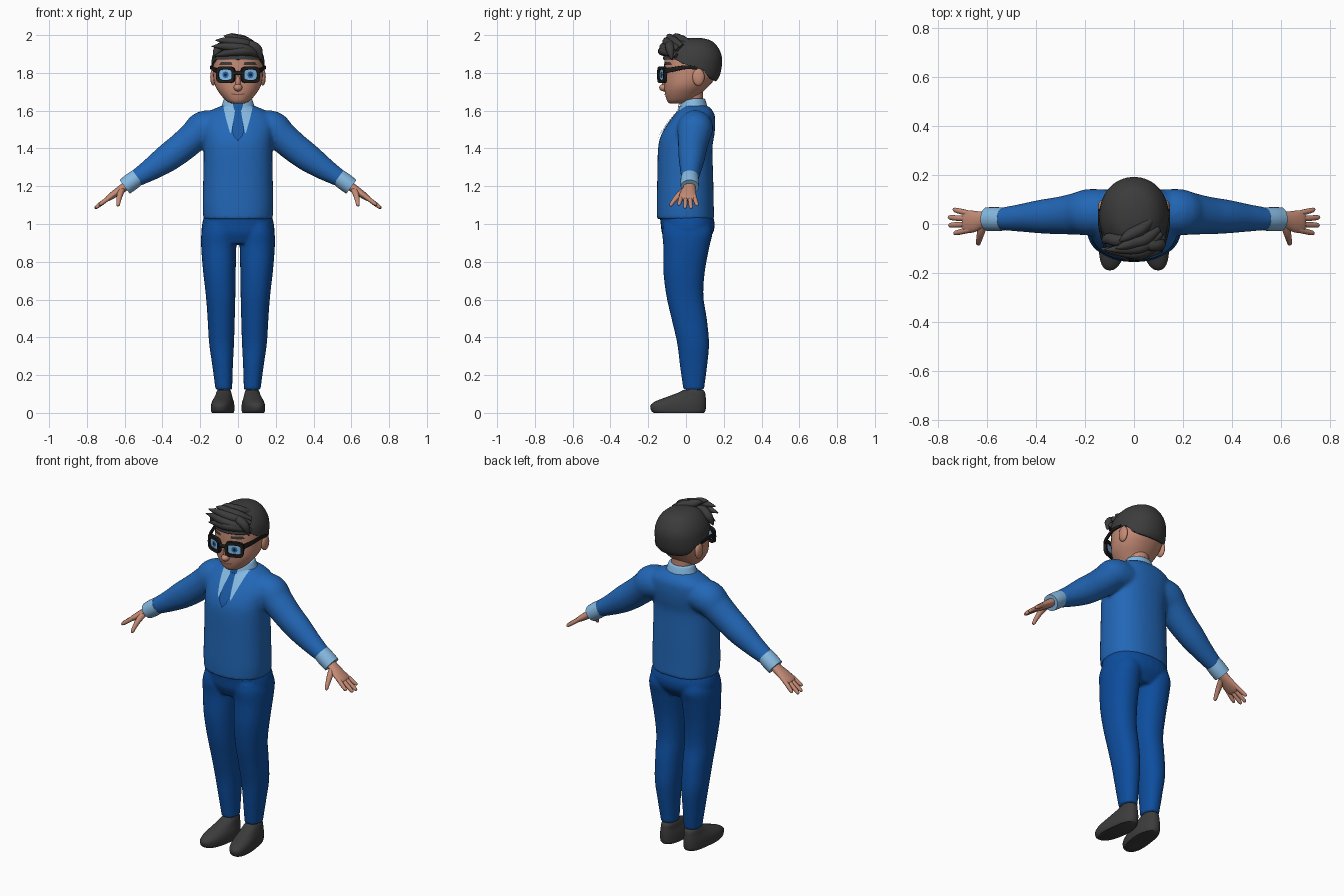
import bpy, bmesh, math
from mathutils import Vector, Matrix
from mathutils.bvhtree import BVHTree

if "Cube" in bpy.data.objects:
    bpy.data.objects.remove(bpy.data.objects["Cube"])


def material(name, r, g, b):
    m = bpy.data.materials.new(name)
    m.diffuse_color = (r, g, b, 1)
    m.use_nodes = True
    m.node_tree.nodes["Principled BSDF"].inputs["Base Color"].default_value = m.diffuse_color
    return m


SWEATER = material("sweater_blue", 0.016, 0.135, 0.47)
DENIM = material("trouser_blue", 0.004, 0.075, 0.34)
SHIRT = material("shirt_light_blue", 0.24, 0.49, 0.76)
TIE = material("tie_blue", 0.01, 0.1, 0.37)
SKIN = material("skin", 0.56, 0.26, 0.18)
HAIR = material("charcoal", 0.045, 0.045, 0.045)
FRAME = material("frame_black", 0.012, 0.012, 0.012)
LENS = material("lens_blue", 0.25, 0.55, 0.85)
LIP = material("lip", 0.25, 0.09, 0.07)


def finish(bm, name, mat, sharp=50, voxel=0, rounds=4):
    bmesh.ops.recalc_face_normals(bm, faces=bm.faces)
    me = bpy.data.meshes.new(name)
    bm.to_mesh(me)
    bm.free()
    me.materials.append(mat)
    me.shade_smooth()
    me.set_sharp_from_angle(angle=math.radians(sharp))
    ob = bpy.data.objects.new(name, me)
    bpy.context.collection.objects.link(ob)
    if voxel:  # blend overlapping volumes into one skin
        r = ob.modifiers.new("blend", 'REMESH')
        r.mode, r.voxel_size, r.use_smooth_shade = 'VOXEL', voxel, True
        s = ob.modifiers.new("soften", 'SMOOTH')
        s.factor, s.iterations = 0.5, rounds
    return ob


def spline(rows, k=4):
    """Catmull-Rom interpolation of equal-length rows."""
    rows = [Vector(r) for r in rows]
    out = []
    for i in range(len(rows) - 1):
        a, b, c, d = rows[max(i - 1, 0)], rows[i], rows[i + 1], rows[min(i + 2, len(rows) - 1)]
        for j in range(k):
            t = j / k
            out.append(b + (c - a) * (t / 2) + (a * 2 - b * 5 + c * 4 - d) * (t * t / 2)
                       + (b * 3 - a - c * 3 + d) * (t ** 3 / 2))
    return out + [rows[-1]]


def oval(n, power=2.0):
    for i in range(n):
        c, s = math.cos(2 * math.pi * i / n), math.sin(2 * math.pi * i / n)
        yield (math.copysign(abs(c) ** (2 / power), c), math.copysign(abs(s) ** (2 / power), s))


def skin_rings(bm, rings):
    vs = [[bm.verts.new(p) for p in ring] for ring in rings]
    n = len(vs[0])
    for a, b in zip(vs, vs[1:]):
        for i in range(n):
            bm.faces.new((a[i], a[(i + 1) % n], b[(i + 1) % n], b[i]))
    bm.faces.new(vs[0][::-1])
    bm.faces.new(vs[-1])


def stack(bm, rows, s=1, n=32, power=2.0, k=4):
    """Horizontal ovals; row = z, x0, x1, y0, y1."""
    skin_rings(bm, [[Vector((s * ((x0 + x1) + (x1 - x0) * u) / 2, ((y0 + y1) + (y1 - y0) * v) / 2, z))
                     for u, v in oval(n, power)] for z, x0, x1, y0, y1 in spline(rows, k)])


def tube(bm, rows, s=1, n=16, k=4, ref=(0, 1, 0), power=2.0):
    """Ovals along a path; row = x, y, z, radius across ref, radius along ref."""
    pts = spline(rows, k)
    rings = []
    for i, p in enumerate(pts):
        t = (Vector(pts[min(i + 1, len(pts) - 1)][:3]) - Vector(pts[max(i - 1, 0)][:3])).normalized()
        u = t.cross(Vector(ref)).normalized()
        v = t.cross(u)
        ring = [Vector(p[:3]) + u * (a * p[3]) + v * (b * p[4]) for a, b in oval(n, power)]
        rings.append([Vector((s * q.x, q.y, q.z)) for q in ring])
    skin_rings(bm, rings)


def sym(rows):
    return [(z, -r, r, y0, y1) for z, r, y0, y1 in rows]


# sweater: torso and both sleeves blended
bm = bmesh.new()
stack(bm, sym([(1.025, .183, -.154, .15), (1.1, .187, -.155, .147), (1.25, .184, -.152, .144),
               (1.4, .182, -.148, .14), (1.47, .187, -.132, .15), (1.53, .192, -.097, .155),
               (1.58, .172, -.057, .151), (1.61, .125, -.032, .133), (1.628, .08, -.015, .11)]), n=40, power=2.3)
for s in (1, -1):
    tube(bm, [(.10, .05, 1.515, .085, .09), (.18, .048, 1.505, .094, .095), (.23, .042, 1.465, .083, .087),
              (.30, .035, 1.405, .079, .077), (.38, .03, 1.345, .074, .069), (.46, .025, 1.29, .06, .057),
              (.55, .02, 1.235, .044, .045)], s, n=24)
sweater = finish(bm, "sweater", SWEATER, voxel=.01, rounds=5)

# trousers: hips and both legs blended
bm = bmesh.new()
stack(bm, sym([(.895, .13, -.1, .1), (.95, .187, -.127, .142), (1.0, .19, -.134, .152),
               (1.05, .176, -.14, .14)]), power=2.3)
for s in (1, -1):
    stack(bm, [(.122, .031, .119, -.014, .095), (.25, .027, .136, -.032, .112), (.37, .021, .153, -.047, .122),
               (.5, .017, .161, -.077, .11), (.62, .014, .17, -.104, .092), (.75, .012, .185, -.12, .1),
               (.88, .009, .195, -.12, .124), (.95, .005, .194, -.126, .14), (1.0, .01, .18, -.12, .13)],
          s, power=2.2)
finish(bm, "trousers", DENIM, voxel=.008, rounds=4)

for s in (1, -1):
    side = "left" if s > 0 else "right"
    # shoe, toes turned slightly outward
    bm = bmesh.new()
    stack(bm, [(0, .022, .13, -.17, .095), (.012, .018, .134, -.184, .103), (.04, .018, .134, -.188, .106),
               (.062, .022, .13, -.16, .106), (.085, .03, .122, -.1, .104), (.11, .036, .114, -.035, .1),
               (.122, .042, .108, -.015, .09)], s, power=2.3)
    for v in bm.verts:
        v.co.x += s * max(0, -v.co.y) * .12
    finish(bm, side + "_shoe", HAIR)
    # ankle
    bm = bmesh.new()
    stack(bm, [(.08, .042, .108, -.003, .08), (.15, .042, .108, .0, .08)], s, n=20)
    finish(bm, side + "_ankle", SKIN)
    # shirt cuff
    bm = bmesh.new()
    tube(bm, [(.532, .02, 1.248, .045, .047), (.565, .02, 1.223, .047, .049), (.6, .02, 1.197, .045, .048)], s, 24)
    finish(bm, side + "_cuff", SHIRT)
    # hand: palm, four fingers and thumb
    bm = bmesh.new()
    tube(bm, [(.585, .02, 1.208, .024, .03), (.62, .016, 1.183, .022, .035), (.66, .01, 1.155, .019, .045),
              (.69, .01, 1.134, .014, .045), (.698, .01, 1.128, .006, .036)], s, 20)
    for y0, y1, x in ((.042, .058, .738), (.021, .027, .758), (-.001, -.005, .756), (-.023, -.037, .735)):
        tube(bm, [(.668, y0, 1.15, .012, .012), (x - .03, y0 * .4 + y1 * .6, 1.2 - .74 * (x - .63), .0115, .0115),
                  (x - .006, y1, 1.2 - .74 * (x - .606), .009, .009), (x, y1, 1.2 - .74 * (x - .6), .003, .003)],
             s, 10, 3)
    tube(bm, [(.615, .0, 1.18, .018, .018), (.625, -.035, 1.155, .016, .016), (.632, -.065, 1.122, .012, .012),
              (.635, -.08, 1.1, .009, .009), (.635, -.083, 1.094, .003, .003)], s, 10, 3)
    finish(bm, side + "_hand", SKIN)

# neck and collar
bm = bmesh.new()
stack(bm, sym([(1.57, .06, -.02, .09), (1.72, .06, -.025, .09)]))
finish(bm, "neck", SKIN)
bm = bmesh.new()
stack(bm, sym([(1.585, .105, -.045, .125), (1.615, .09, -.036, .115), (1.64, .082, -.032, .108),
               (1.662, .074, -.025, .1), (1.665, .066, -.018, .092)]))
for v in bm.verts:  # collar is lower at the throat
    v.co.z -= max(0, .04 - v.co.y) * .25
collar = finish(bm, "collar", SHIRT)

# head
HEAD = [(1.637, .03, -.085, -.01), (1.652, .062, -.1, .04), (1.69, .096, -.111, .08), (1.73, .12, -.115, .12),
        (1.78, .131, -.115, .16), (1.85, .131, -.115, .175), (1.9, .122, -.108, .17), (1.95, .092, -.07, .14),
        (1.972, .04, -.01, .09)]
bm = bmesh.new()
stack(bm, sym(HEAD), n=40, power=2.15)
head = finish(bm, "head", SKIN)


def blob(name, loc, size, mat):
    bm = bmesh.new()
    bmesh.ops.create_uvsphere(bm, u_segments=20, v_segments=12, radius=1,
                              matrix=Matrix.Translation(loc) @ Matrix.Diagonal((*size, 1)))
    finish(bm, name, mat, 180)


blob("nose", (0, -.116, 1.722), (.023, .026, .02), SKIN)
blob("nose_bridge", (0, -.11, 1.75), (.014, .018, .035), SKIN)
for s in (1, -1):
    blob("ear", (s * .131, .066, 1.778), (.016, .032, .046), SKIN)


# hair cap, trimmed along a hairline that drops toward the nape
def hairline(y):
    pts = [(-1, 1.875), (-.05, 1.87), (-.02, 1.85), (.03, 1.835), (.095, 1.815), (.125, 1.77), (.18, 1.745), (1, 1.745)]
    for (a, za), (b, zb) in zip(pts, pts[1:]):
        if y <= b:
            return za + (zb - za) * (y - a) / (b - a)


bm = bmesh.new()
cap = [(z, r + .01, y0 - .008, y1 + .016) for z, r, y0, y1 in HEAD[2:7]]
cap += [(1.945, .106, -.085, .162), (1.972, .072, -.05, .13), (1.985, .03, .0, .08)]
stack(bm, sym(cap), n=64, power=2.1, k=8)
for v in bm.verts:
    v.co.z = max(v.co.z, hairline(v.co.y))
finish(bm, "hair_cap", HAIR)

# swept fringe locks: root, crest and tip points
bm = bmesh.new()
for root, crest, tip in (
        ((.12, -.05, 1.89), (.01, -.125, 1.915), (-.125, -.095, 1.89)),
        ((.11, -.07, 1.9), (-.01, -.118, 1.935), (-.14, -.1, 1.94)),
        ((.11, -.04, 1.925), (0, -.1, 1.962), (-.12, -.105, 1.972)),
        ((.1, -.02, 1.94), (.0, -.075, 1.975), (-.075, -.1, 1.996)),
        ((.08, .03, 1.95), (-.01, -.04, 1.982), (-.06, -.07, 1.994)),
        ((.03, -.06, 1.955), (.1, -.085, 1.93), (.125, -.075, 1.868)),
        ((-.03, -.05, 1.96), (-.1, -.06, 1.93), (-.13, -.07, 1.875))):
    r, c, t = Vector(root), Vector(crest), Vector(tip)
    m = c * .45 + t * .55 + Vector((0, 0, .004))
    tube(bm, [(*r, .012, .014), (*(r * .5 + c * .5 + Vector((0, -.012, .008))), .022, .024),
              (*c, .024, .024), (*m, .018, .017), (*t, .002, .002)], n=10)
finish(bm, "fringe", HAIR)


# thin plates draped on a surface; row = z, x0, x1
def surface(*obs):
    dg = bpy.context.evaluated_depsgraph_get()
    dg.update()
    return [BVHTree.FromObject(o, dg) for o in obs]


def drape(name, trees, rows, mat, off, s=1, bend=0):
    bm = bmesh.new()
    grid = []
    for z, x0, x1 in spline(rows, 6):
        line = []
        for i in range(9):
            x = s * (x0 + (x1 - x0) * i / 8)
            p = Vector((x, -1, z + bend * x * x))
            hits = [h[0].y for h in (t.ray_cast(p, Vector((0, 1, 0))) for t in trees) if h[0]]
            line.append(bm.verts.new((x, (min(hits) if hits else 0) - off, p.z)))
        grid.append(line)
    for a, b in zip(grid, grid[1:]):
        for i in range(8):
            f = (a[i], a[i + 1], b[i + 1], b[i])
            bm.faces.new(f if s > 0 else f[::-1])
    finish(bm, name, mat, 180)


chest, face = surface(sweater, collar), surface(head)
for s in (1, -1):
    drape("shirt_front", chest, [(1.482, .037, .042), (1.56, .022, .064), (1.625, .004, .078)], SHIRT, .005, s)
    drape("eyebrow", face, [(1.842, .03, .1), (1.857, .035, .09)], HAIR, .004, s)
drape("tie", chest, [(1.44, -.002, .002), (1.49, -.03, .03), (1.595, -.017, .017), (1.605, -.021, .021),
                     (1.64, -.026, .026)], TIE, .009)
drape("mouth", face, [(1.682, -.034, .034), (1.688, -.036, .036)], LIP, .003, bend=4)

# glasses: two rims with lenses, bridge and temples
for s in (1, -1):
    place = Matrix.Translation((s * .065, -.126, 1.79)) @ Matrix.Rotation(s * .36, 4, 'Z')
    bm = bmesh.new()
    loops = [[bm.verts.new(place @ Vector((a * u, y, b * v))) for u, v in oval(32, 4)]
             for a, b, y in ((.052, .044, -.009), (.052, .044, .009), (.037, .027, .009), (.037, .027, -.009))]
    for a, b in zip(loops, loops[1:] + loops[:1]):
        for i in range(32):
            bm.faces.new((a[i], a[(i + 1) % 32], b[(i + 1) % 32], b[i]))
    tube(bm, [(.112, -.108, 1.812, .014, .006), (.13, -.06, 1.82, .012, .005), (.142, .0, 1.83, .01, .005),
              (.143, .06, 1.825, .008, .004)], s, 12, ref=(1, 0, 0), power=4)
    finish(bm, "glasses_rim", FRAME, 40)
    for name, a, b, y, p, mat in (("lens", .039, .029, 0, 4, LENS), ("iris", .017, .017, -.003, 2, SWEATER),
                                  ("pupil", .008, .008, -.005, 2, FRAME)):
        bm = bmesh.new()
        bm.faces.new([bm.verts.new(place @ Vector((a * u, y, b * v))) for u, v in oval(32, p)])
        finish(bm, name, mat)
bm = bmesh.new()
tube(bm, [(-.025, -.142, 1.8, .011, .008), (.025, -.142, 1.8, .011, .008)], n=12)
finish(bm, "glasses_bridge", FRAME)
